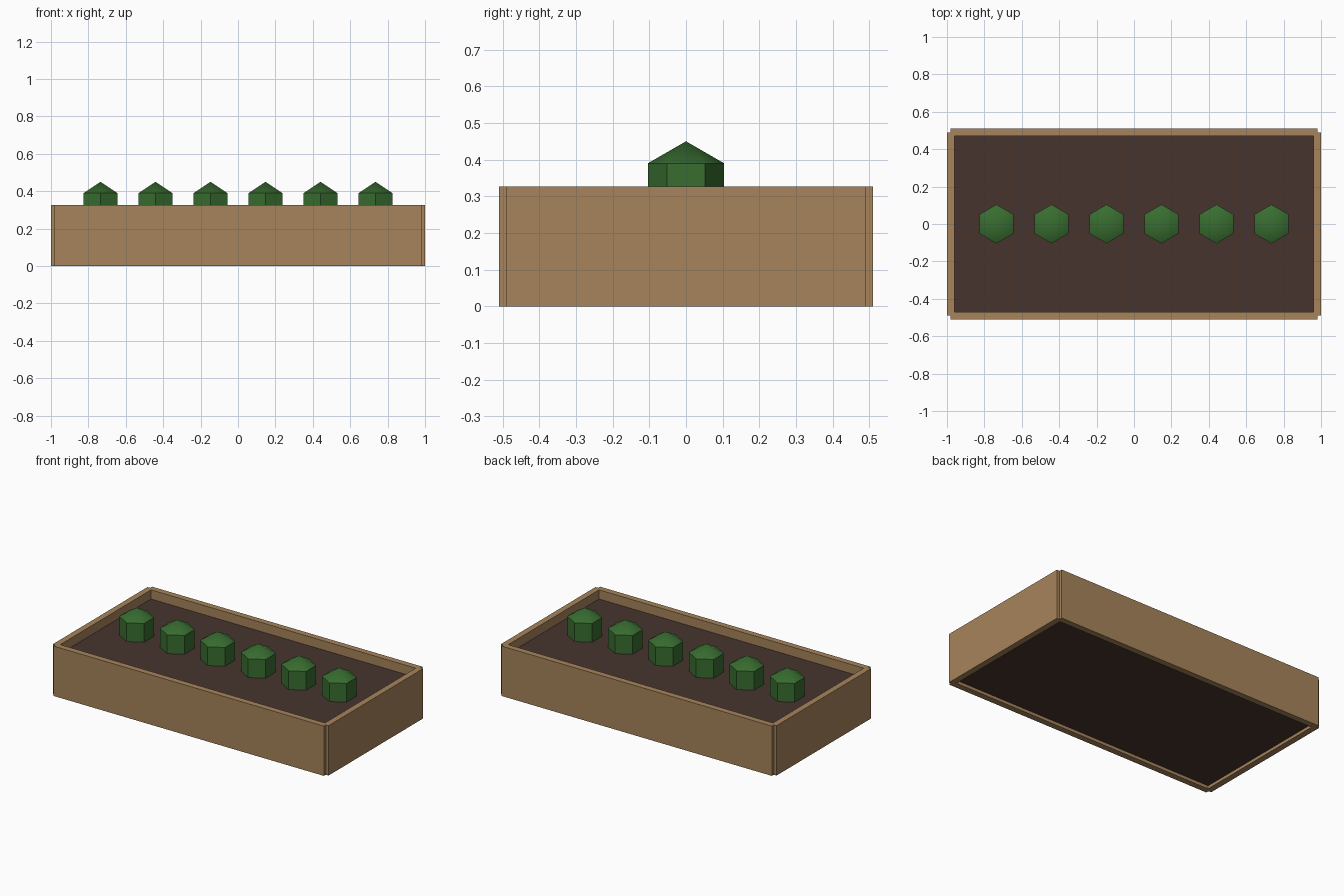
import bpy
import math

default = bpy.data.objects.get("Cube")
if default:
    bpy.data.objects.remove(default, do_unlink=True)


def srgb(r, g, b):
    return tuple(((c / 255 + 0.055) / 1.055) ** 2.4 for c in (r, g, b)) + (1.0,)


def material(name, color):
    mat = bpy.data.materials.new(name)
    mat.use_nodes = True
    mat.diffuse_color = color
    bsdf = mat.node_tree.nodes["Principled BSDF"]
    bsdf.inputs["Base Color"].default_value = color
    bsdf.inputs["Roughness"].default_value = 0.9
    return mat


wood = material("light_wood", srgb(166, 132, 91))
earth = material("dark_soil", srgb(71, 52, 45))
leaf = material("leaf_green", srgb(56, 109, 48))


def finish(name, mat):
    obj = bpy.context.object
    obj.name = obj.data.name = name
    obj.data.materials.append(mat)
    return obj


def box(name, size, center, mat):
    bpy.ops.mesh.primitive_cube_add(size=1, location=center)
    obj = finish(name, mat)
    obj.scale = size
    bpy.ops.object.transform_apply(location=False, rotation=False, scale=True)
    return obj


# Planter boards, overlapping at stepped corners
height, thick = 0.327, 0.04
for sign, long_name, short_name in ((-1, "front_board", "right_board"),
                                    (1, "back_board", "left_board")):
    box(long_name, (1.96, thick, height), (0, sign * 0.49, height / 2), wood)
    box(short_name, (thick, 0.98, height), (sign * 0.98, 0, height / 2), wood)

# Soil bed, sunk below the rim and raised off the ground
soil_top, soil_base = 0.267, 0.02
box("soil", (1.93, 0.95, soil_top - soil_base),
    (0, 0, (soil_top + soil_base) / 2), earth)


# Hexagonal shrub with a low pointed crown
def shrub(name, x, radius=0.104, base=0.257, shoulder=0.39, tip=0.45):
    bpy.ops.mesh.primitive_cylinder_add(vertices=6, radius=radius,
                                        depth=shoulder - base, end_fill_type='TRIFAN',
                                        location=(x, 0, (base + shoulder) / 2))
    obj = finish(name, leaf)
    # Lift the centre of the top fan into a point
    for v in obj.data.vertices:
        if v.co.z > 0 and math.hypot(v.co.x, v.co.y) < 0.01:
            v.co.z += tip - shoulder
    bpy.ops.object.shade_smooth_by_angle(angle=math.radians(40))


for i in range(6):
    shrub(f"shrub_{i + 1}", (i - 2.5) * 0.294)
